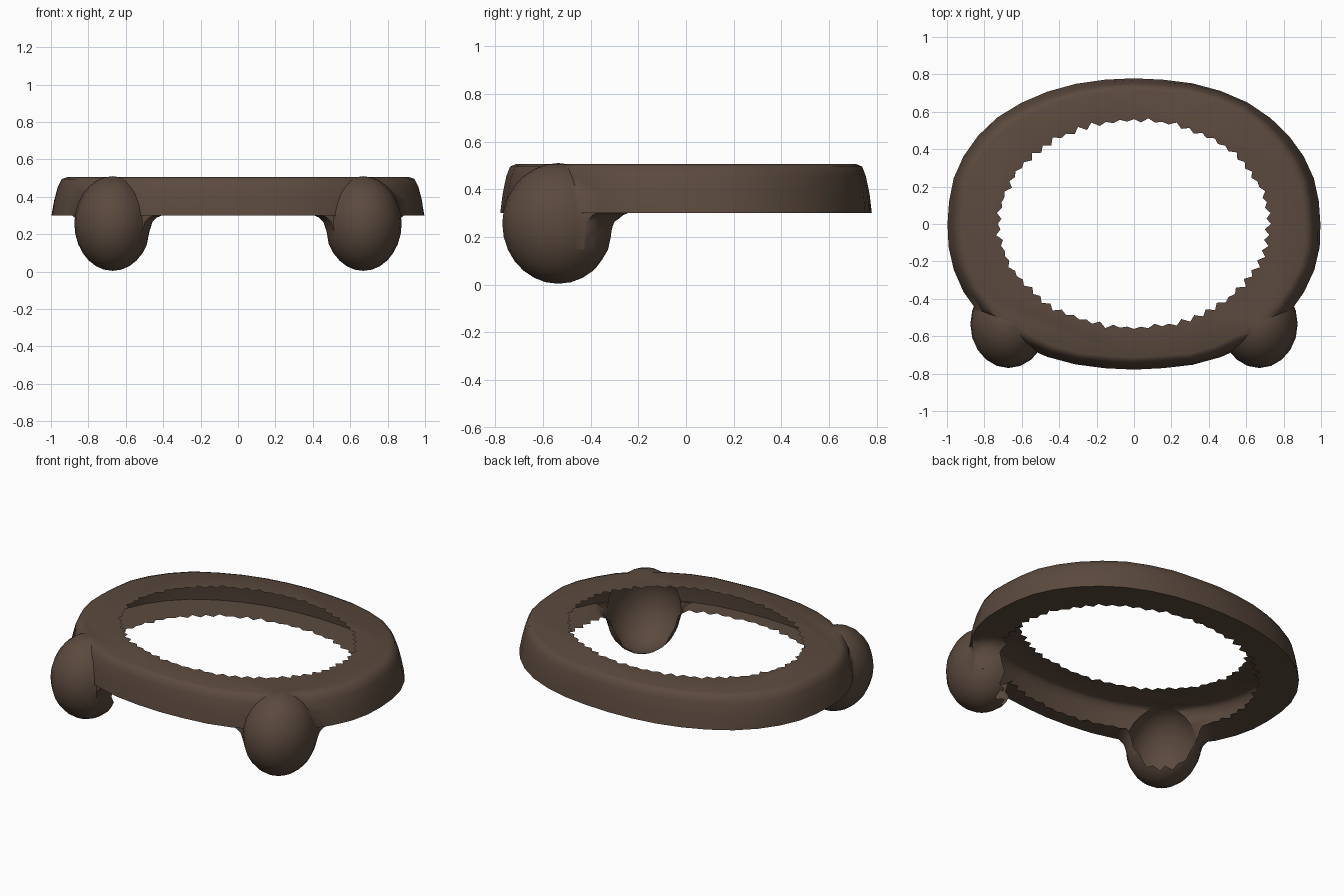
import bpy, bmesh, math, random

random.seed(4)
cube = bpy.data.objects.get("Cube")
if cube:
    bpy.data.objects.remove(cube)

brown = bpy.data.materials.new("dark brown")
brown.use_nodes = True
COLOR = (0.105, 0.068, 0.048, 1)
brown.diffuse_color = COLOR
brown.node_tree.nodes["Principled BSDF"].inputs["Base Color"].default_value = COLOR

RX, RY, POWER = 1.0, 0.78, 2.2      # outer outline of the band
BASE, TOP = 0.30, 0.505


def outline(a, scale=1.0):
    """Point on the rounded oval outline."""
    c, s = math.cos(a), math.sin(a)
    r = (abs(c) ** POWER + abs(s) ** POWER) ** (-1 / POWER)
    return RX * r * c * scale, RY * r * s * scale


def clamp_to_outline(x, y):
    """Pull a point back inside the band's outline."""
    f = (abs(x / RX) ** POWER + abs(y / RY) ** POWER) ** (1 / POWER)
    k = 0.985 / max(f, 0.985)
    return x * k, y * k


def loft(name, rings):
    """Closed solid through a stack of equal-length rings."""
    bm = bmesh.new()
    rows = [[bm.verts.new(p) for p in ring] for ring in rings]
    n = len(rows[0])
    for low, high in zip(rows, rows[1:]):
        for i in range(n):
            j = (i + 1) % n
            bm.faces.new((low[i], low[j], high[j], high[i]))
    bm.faces.new(rows[0][::-1])
    bm.faces.new(rows[-1])
    mesh = bpy.data.meshes.new(name)
    bm.to_mesh(mesh)
    bm.free()
    obj = bpy.data.objects.new(name, mesh)
    bpy.context.collection.objects.link(obj)
    mesh.materials.append(brown)
    return obj


def angles(n):
    return [2 * math.pi * i / n for i in range(n)]


def combine(target, other, operation):
    """Apply a boolean of another solid to the target."""
    bpy.ops.object.select_all(action="DESELECT")
    target.select_set(True)
    bpy.context.view_layer.objects.active = target
    mod = target.modifiers.new("combine", "BOOLEAN")
    mod.operation = operation
    mod.solver = "EXACT"
    mod.object = other
    bpy.ops.object.modifier_apply(modifier=mod.name)


# Band body: slanted, slightly lumpy outer wall with a flat top and base
lumps = [random.uniform(-0.012, 0.004) for _ in range(40)]
profile = [(1.0, BASE), (0.99, 0.38), (0.97, 0.455), (0.95, 0.495), (0.92, TOP)]
rings = []
for scale, z in profile:
    wobble = 0.4 if z == BASE else 1.0
    rings.append([(*outline(a, scale + wobble * d), z)
                  for a, d in zip(angles(40), lumps)])
band = loft("band_with_buns", rings)

# Two buns at the front corners, each with a flared neck under the band
for side, label in ((1, "left"), (-1, "right")):
    cx, cy, cz = side * 0.67, -0.535, 0.257
    bpy.ops.mesh.primitive_uv_sphere_add(segments=20, ring_count=14, location=(cx, cy, cz))
    bun = bpy.context.object
    bun.name = label + "_bun"
    bun.scale = (0.205, 0.235, 0.253)
    bpy.ops.object.transform_apply(location=True, rotation=False, scale=True)
    bun.data.materials.append(brown)
    neck_rings = []
    for r, z in ((0.9, 0.15), (0.99, 0.22), (1.06, 0.265), (1.18, 0.29), (1.4, 0.307)):
        neck_rings.append([(*clamp_to_outline(cx + 0.205 * r * math.cos(a),
                                              cy + 0.235 * r * math.sin(a)), z)
                           for a in angles(24)])
    neck = loft(label + "_bun_neck", neck_rings)
    for piece in (bun, neck):
        combine(band, piece, "UNION")
        bpy.data.objects.remove(piece)

# Ragged oval cutter, wider and further forward below than at the top
teeth = [1 + random.uniform(0.004, 0.03) * (-1) ** i for i in range(120)]
levels = [(0.79, 0.645, -0.04, -0.2), (0.79, 0.645, -0.04, 0.32),
          (0.72, 0.555, 0, 0.48), (0.72, 0.555, 0, 0.8)]
cutter = loft("opening_cutter", [
    [(rx * t * math.cos(a), shift + ry * t * math.sin(a), z)
     for a, t in zip(angles(120), teeth)] for rx, ry, shift, z in levels])
cutter.hide_render = True
combine(band, cutter, "DIFFERENCE")

# Remove the cut walls so the band and buns are open, hollow shells
bm = bmesh.new()
bm.from_mesh(band.data)
cut_faces = []
for face in bm.faces:
    center = face.calc_center_median()
    found, point, _, _ = cutter.closest_point_on_mesh(center)
    if found and (point - center).length < 0.0015:
        cut_faces.append(face)
bmesh.ops.delete(bm, geom=cut_faces, context="FACES")
bm.to_mesh(band.data)
bm.free()
bpy.data.objects.remove(cutter)
bpy.ops.object.shade_smooth_by_angle(angle=math.radians(60))
